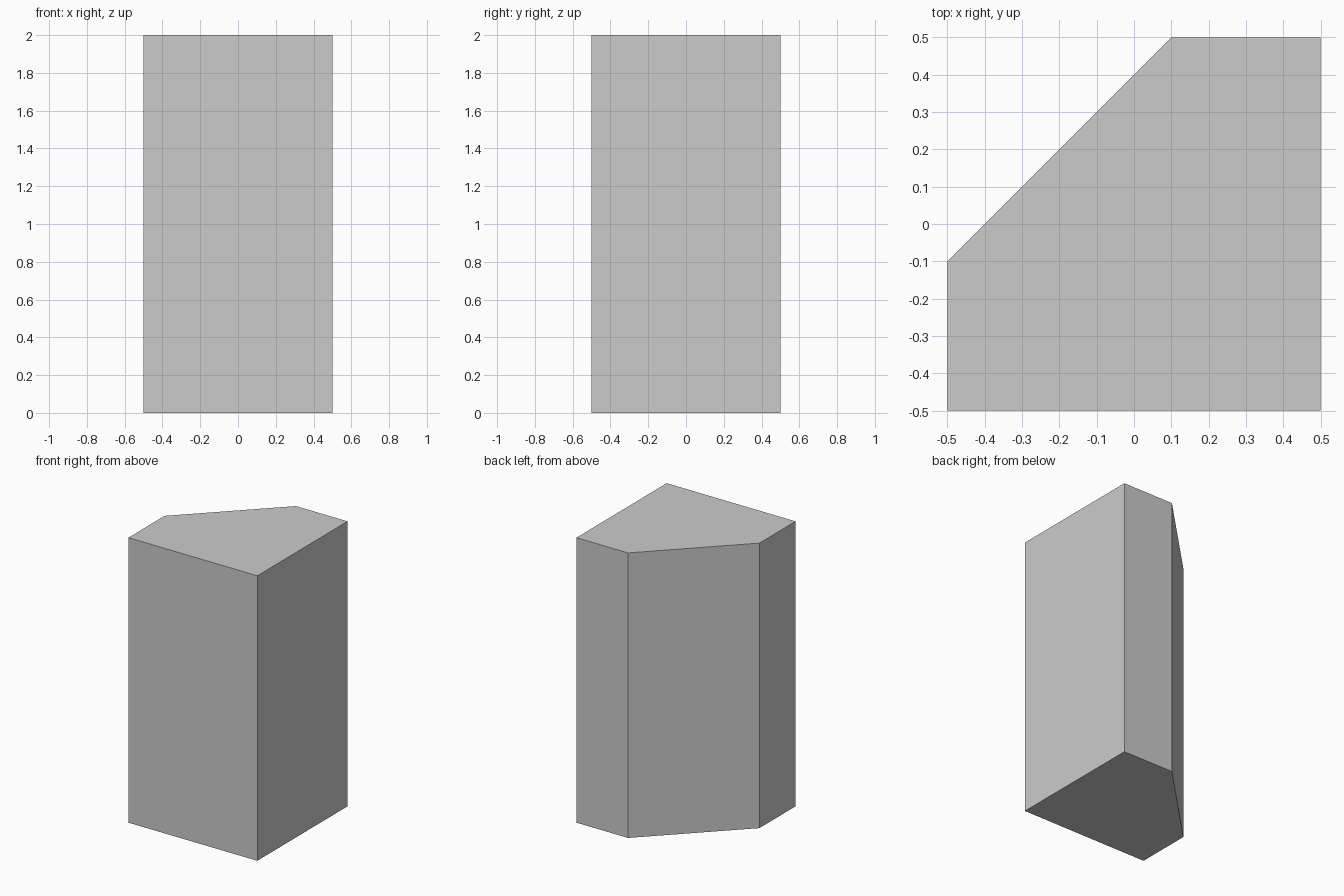
import bpy, bmesh

if "Cube" in bpy.data.objects:
    bpy.data.objects.remove(bpy.data.objects["Cube"])

# Square footprint with the back-left corner cut off at 45 degrees
profile = [(-0.5, -0.5), (0.5, -0.5), (0.5, 0.5), (0.1, 0.5), (-0.5, -0.1)]
height = 2.0

# Extrude the footprint straight up into a solid block
bm = bmesh.new()
base = bm.faces.new([bm.verts.new((x, y, 0)) for x, y in profile])
top = bmesh.ops.extrude_face_region(bm, geom=[base], use_keep_orig=True)
top_verts = [g for g in top["geom"] if isinstance(g, bmesh.types.BMVert)]
bmesh.ops.translate(bm, verts=top_verts, vec=(0, 0, height))
bmesh.ops.recalc_face_normals(bm, faces=bm.faces[:])

mesh = bpy.data.meshes.new("chamfered_block")
bm.to_mesh(mesh)
bm.free()
block = bpy.data.objects.new("chamfered_block", mesh)
bpy.context.collection.objects.link(block)
